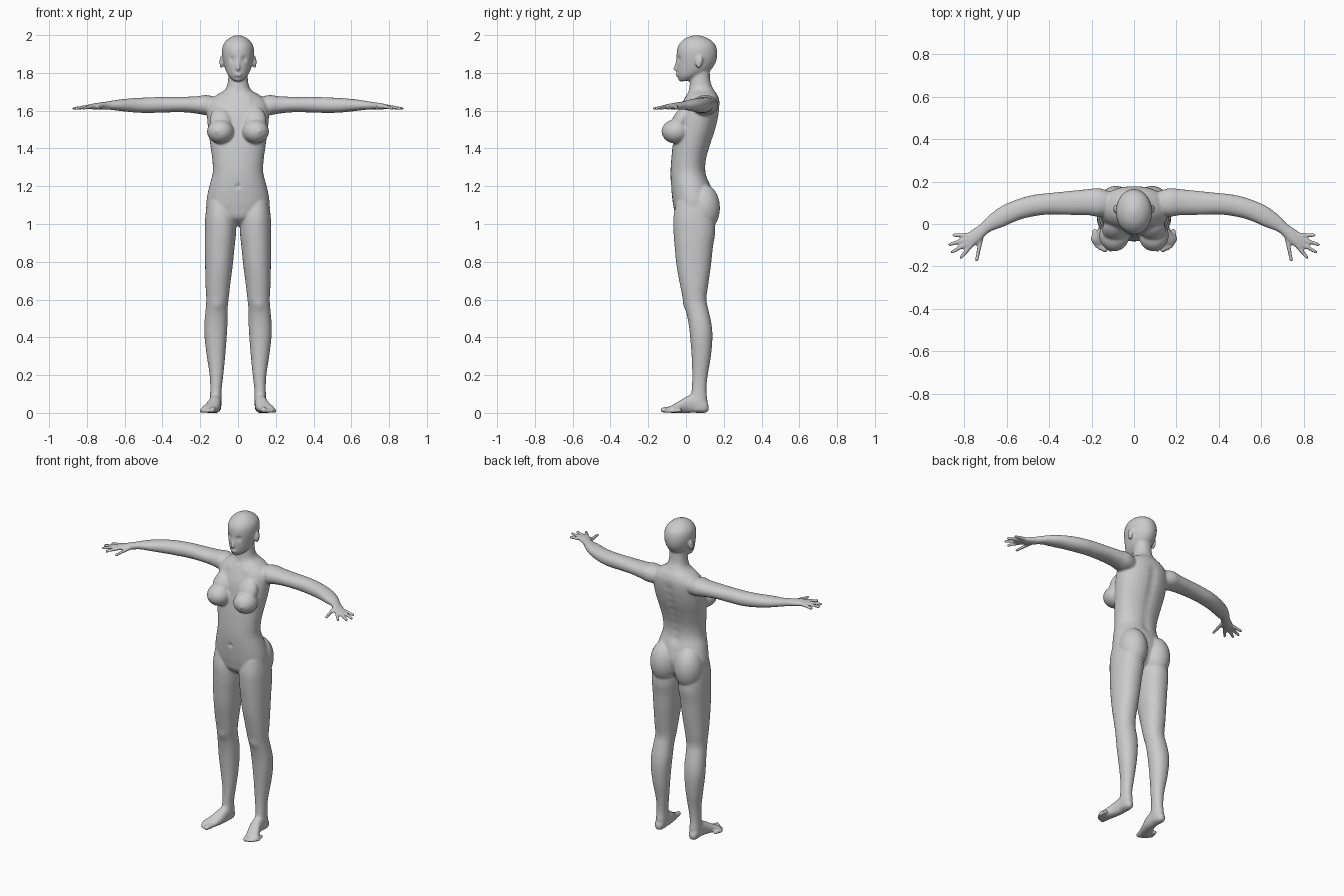
import bpy, bmesh, math
from mathutils import Vector, Matrix

bm = bmesh.new()
SIDES, STEPS = 32, 4


def spline(rows):
    """Catmull-Rom interpolation between section rows."""
    out = []
    for i in range(len(rows) - 1):
        a, b, c, d = (rows[max(0, min(len(rows) - 1, i + k))] for k in (-1, 0, 1, 2))
        for s in range(STEPS):
            t = s / STEPS
            out.append([0.5 * (2 * q + (r - p) * t + (2 * p - 5 * q + 4 * r - w) * t * t
                               + (3 * q - p - 3 * r + w) * t ** 3) for p, q, r, w in zip(a, b, c, d)])
    return out + [list(rows[-1])]


def skin(rings):
    """Closed tube through rings of points."""
    rings = [[bm.verts.new(p) for p in ring] for ring in rings]
    n = len(rings[0])
    for r, q in zip(rings, rings[1:]):
        for k in range(n):
            j = (k + 1) % n
            bm.faces.new((r[k], r[j], q[j], q[k]))
    bm.faces.new(rings[0][::-1])
    bm.faces.new(rings[-1])


def loft(rows, axis, sign=1, power=0.92):
    """Skin of rounded sections: position on axis, then low/high on the other two axes."""
    rings = []
    for t, a0, a1, b0, b1 in spline(rows):
        ring = []
        for k in range(SIDES):
            w = 2 * math.pi * k / SIDES
            c, s = math.cos(w), math.sin(w)
            p = [(a0 + a1) / 2 + (a1 - a0) / 2 * math.copysign(abs(c) ** power, c),
                 (b0 + b1) / 2 + (b1 - b0) / 2 * math.copysign(abs(s) ** power, s)]
            p.insert(axis, t)
            ring.append((p[0] * sign, p[1], p[2]))
        rings.append(ring)
    skin(rings)


def revolve(profile, m, n):
    """Turn (radius, height) pairs about local z, placed by matrix m."""
    skin([[m @ Vector((r * math.cos(2 * math.pi * k / n), r * math.sin(2 * math.pi * k / n), h))
           for k in range(n)] for r, h in profile])


def ball(c, r, sign=1, tilt=0):
    m = (Matrix.Translation((c[0] * sign, c[1], c[2])) @ Matrix.Rotation(tilt, 4, 'X')
         @ Matrix.Diagonal((*r, 1)))
    arc = [math.pi * (i + .2) / 16.4 for i in range(17)]
    revolve([(math.sin(a), -math.cos(a)) for a in arc], m, 28)


def digit(p, q, r0, r1, sign=1):
    """Tapered finger or toe with round ends."""
    p, q = Vector((p[0] * sign, p[1], p[2])), Vector((q[0] * sign, q[1], q[2]))
    m = Matrix.Translation(p) @ (q - p).to_track_quat('Z', 'Y').to_matrix().to_4x4()
    arc = [math.pi / 2 * i / 4 for i in range(5)]
    ends = [(r0 * math.cos(a) + 1e-4, -r0 * math.sin(a)) for a in arc[::-1]]
    ends += [(r1 * math.cos(a) + 1e-4, (q - p).length + r1 * math.sin(a)) for a in arc]
    revolve(ends, m, 12)


# torso and neck: height, half width, front, back
TORSO = [(.99, .035, .0, .08), (1.03, .11, -.05, .12), (1.08, .16, -.064, .14),
         (1.13, .166, -.072, .147), (1.2, .152, -.079, .13), (1.27, .134, -.082, .107),
         (1.34, .136, -.078, .108), (1.42, .147, -.07, .13), (1.5, .158, -.058, .157),
         (1.58, .164, -.044, .175), (1.64, .158, -.02, .178), (1.68, .118, .0, .168),
         (1.71, .07, .015, .148), (1.75, .054, .021, .13), (1.82, .05, .03, .125)]
loft([(z, -w, w, f, b) for z, w, f, b in TORSO], 2)

# head, nose, lips, chin
HEAD = [(1.757, .022, -.033, .015), (1.78, .047, -.044, .07), (1.81, .064, -.049, .125),
        (1.85, .076, -.05, .155), (1.89, .084, -.05, .165), (1.93, .084, -.046, .162),
        (1.96, .072, -.03, .147), (1.985, .045, .0, .112), (1.999, .012, .04, .07)]
loft([(z, -w, w, f, b) for z, w, f, b in HEAD], 2, power=1)
digit((0, -.046, 1.868), (0, -.056, 1.822), .006, .011)
ball((0, -.046, 1.79), (.021, .010, .010))
ball((0, -.024, 1.767), (.02, .017, .013))

LEG = [(1.12, .03, .162, -.05, .13), (1.04, .012, .173, -.066, .15), (.96, .01, .176, -.066, .155),
       (.88, .018, .176, -.06, .143), (.78, .028, .174, -.05, .132), (.68, .041, .172, -.032, .118),
       (.6, .05, .168, -.015, .108), (.54, .056, .172, .0, .12), (.47, .056, .178, .014, .135),
       (.4, .06, .177, .022, .14), (.3, .068, .165, .03, .132), (.2, .078, .15, .033, .115),
       (.12, .087, .147, .03, .108), (.06, .086, .15, .02, .114), (.012, .092, .148, .03, .112)]
FOOT = [(.12, .108, .132, .012, .04), (.1, .092, .148, .0, .07), (.05, .088, .15, .0, .1),
        (.0, .09, .16, .0, .085), (-.04, .098, .178, .0, .06), (-.075, .11, .196, .0, .04),
        (-.095, .12, .19, .002, .028)]
ARM = [(.08, .06, .14, 1.58, 1.66), (.16, .035, .168, 1.575, 1.682), (.22, .042, .164, 1.585, 1.676),
       (.3, .043, .156, 1.592, 1.673), (.4, .045, .146, 1.59, 1.673), (.47, .037, .138, 1.588, 1.67),
       (.54, .02, .12, 1.59, 1.667), (.62, -.014, .087, 1.598, 1.66), (.68, -.037, .044, 1.605, 1.651),
       (.72, -.072, .004, 1.605, 1.645), (.76, -.108, -.025, 1.606, 1.639), (.79, -.115, -.045, 1.61, 1.632)]
FINGERS = [(.78, -.052, .85, -.053), (.785, -.07, .87, -.097), (.785, -.09, .858, -.132),
           (.772, -.105, .817, -.158), (.72, -.06, .742, -.17)]
TOES = [(.137, -.119, .0155), (.16, -.115, .0105), (.175, -.104, .010), (.187, -.09, .0095), (.196, -.074, .009)]

for s in (1, -1):
    loft(LEG, 2, s)
    loft(FOOT, 1, s)
    loft(ARM, 0, s)
    for x0, y0, x1, y1 in FINGERS:
        digit((x0, y0, 1.622), (x1, y1, 1.612), .0115, .0085, s)
    for x, y, r in TOES:
        digit((x - .01, y + .045, r + .004), (x, y, r), r, r, s)
    ball((.088, .07, 1.857), (.01, .019, .033), s, -.2)           # ear
    ball((.093, -.055, 1.49), (.071, .074, .064), s)              # breast
    ball((.09, -.028, 1.545), (.06, .045, .085), s, -.5)          # upper breast slope
    ball((.085, .09, 1.085), (.084, .09, .128), s)                # buttock

bmesh.ops.recalc_face_normals(bm, faces=bm.faces)
mesh = bpy.data.meshes.new("body")
bm.to_mesh(mesh)
bm.free()
body = bpy.data.objects.new("body", mesh)
bpy.context.collection.objects.link(body)
bpy.context.view_layer.objects.active = body
body.select_set(True)

# fuse all parts into one smooth skin
fuse = body.modifiers.new("fuse", 'REMESH')
fuse.mode, fuse.voxel_size = 'VOXEL', .0065
relax = body.modifiers.new("relax", 'SMOOTH')
relax.factor, relax.iterations = .5, 4
bpy.ops.object.convert(target='MESH')

# sculpted details, mirrored: centre, radius, push
DENTS = [((.033, -.042, 1.872), .015, (0, .011, 0)),      # eye socket
         ((.034, -.036, 1.870), .008, (0, -.005, 0)),     # eyelid
         ((0, -.055, 1.789), .006, (0, .003, 0)),         # mouth
         ((0, -.08, 1.2), .012, (0, .008, 0)),            # navel
         ((.06, -.01, 1.665), .018, (0, -.004, .002)),    # collarbone
         ((0, .02, 1.69), .015, (0, .006, 0)),            # throat hollow
         ((.115, -.127, 1.49), .009, (0, -.005, 0)),      # breast tip
         ((.11, -.01, .57), .03, (0, -.006, 0))]          # kneecap
DENTS += [((0, .11 + .06 * math.sin((z - 1.25) * 3.8), z), .028, (0, -.007, 0))
          for z in (1.25, 1.3, 1.35, 1.4, 1.45, 1.5, 1.55, 1.6)]   # spine groove
verts = [v.co.copy() for v in body.data.vertices]
for c, r, push in DENTS:
    for i, co in enumerate(verts):
        x, y, z = co
        if abs(z - c[2]) < 2.5 * r:
            d2 = ((abs(x) - c[0]) ** 2 + (y - c[1]) ** 2 + (z - c[2]) ** 2) / (r * r)
            if d2 < 6:
                verts[i] = co + Vector(push) * math.exp(-d2)
body.data.vertices.foreach_set("co", [n for co in verts for n in co])
body.data.update()
body.data.shade_smooth()
